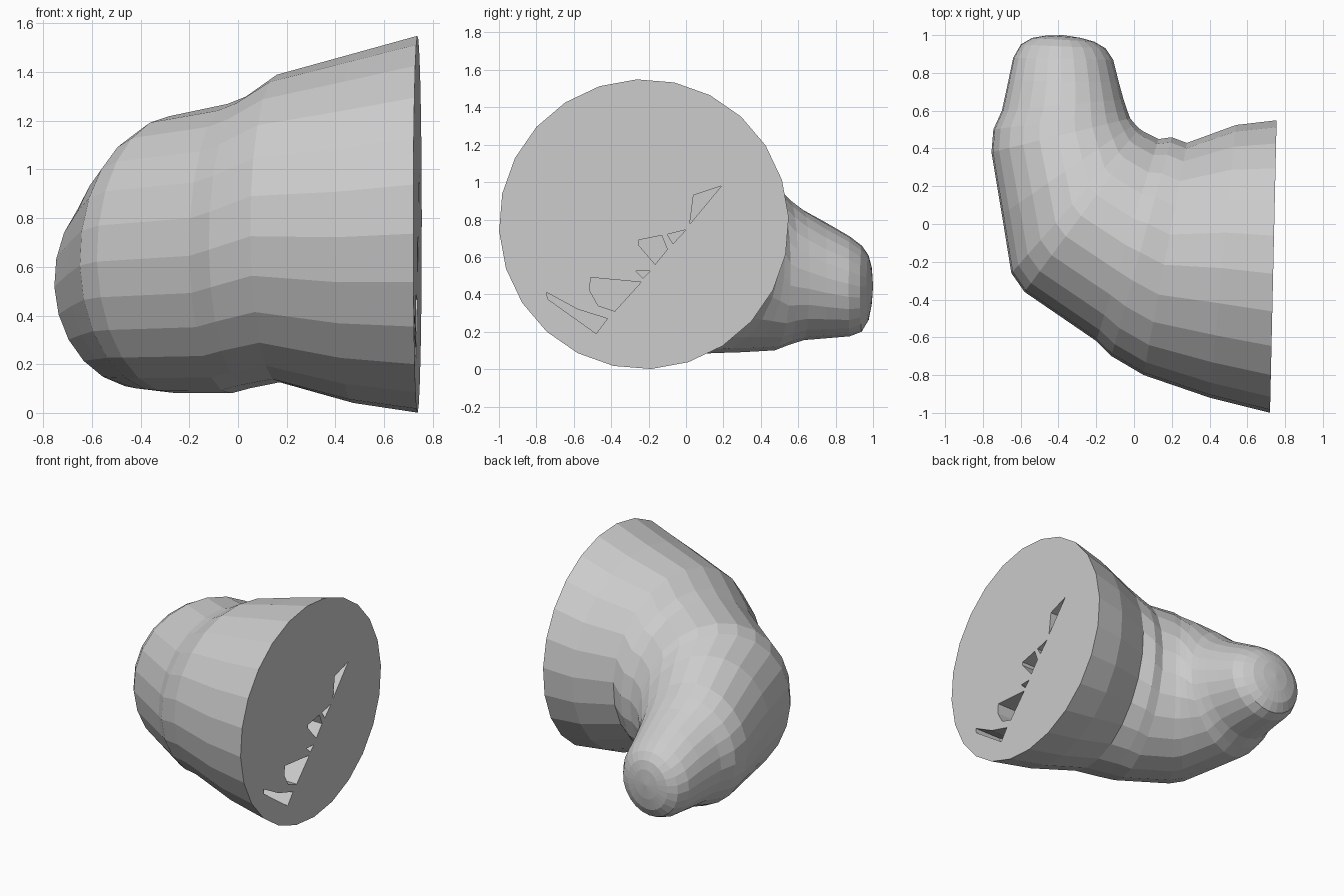
import bpy, bmesh
from math import cos, sin, pi

SIDES = 24

# Cross-sections along the bend:
# outer x, outer y, inner x, inner y, top z, bottom z
RINGS = [
    (0.72, -1.00, 0.755, 0.55, 1.55, 0.00),
    (0.40, -0.92, 0.54, 0.525, 1.475, 0.04),
    (0.05, -0.80, 0.28, 0.43, 1.39, 0.125),
    (-0.12, -0.70, 0.20, 0.46, 1.30, 0.10),
    (-0.20, -0.62, 0.13, 0.45, 1.27, 0.08),
    (-0.58, -0.36, 0.05, 0.49, 1.22, 0.08),
    (-0.65, -0.26, 0.03, 0.505, 1.18, 0.085),
    (-0.70, 0.05, 0.005, 0.53, 1.10, 0.09),
    (-0.755, 0.38, -0.02, 0.56, 0.98, 0.10),
    (-0.745, 0.50, -0.035, 0.60, 0.91, 0.13),
    (-0.70, 0.60, -0.055, 0.66, 0.85, 0.155),
    (-0.665, 0.76, -0.08, 0.75, 0.78, 0.165),
    (-0.64, 0.88, -0.11, 0.87, 0.71, 0.175),
    (-0.60, 0.95, -0.15, 0.93, 0.66, 0.20),
    (-0.54, 0.985, -0.21, 0.965, 0.61, 0.26),
    (-0.47, 0.997, -0.28, 0.985, 0.55, 0.34),
]

# Openings in the flat end: (y, z) outlines
POCKETS = [
    [(-0.745, 0.41), (-0.58, 0.32), (-0.42, 0.27), (-0.48, 0.19), (-0.74, 0.375)],
    [(-0.51, 0.49), (-0.24, 0.465), (-0.38, 0.31), (-0.47, 0.34), (-0.515, 0.42)],
    [(-0.27, 0.525), (-0.19, 0.525), (-0.23, 0.485)],
    [(-0.255, 0.69), (-0.13, 0.715), (-0.10, 0.64), (-0.165, 0.56), (-0.255, 0.665)],
    [(-0.10, 0.72), (0.0, 0.745), (-0.07, 0.67)],
    [(0.04, 0.93), (0.19, 0.98), (0.02, 0.775)],
]


def finish(bm, name):
    bmesh.ops.recalc_face_normals(bm, faces=bm.faces[:])
    mesh = bpy.data.meshes.new(name)
    bm.to_mesh(mesh)
    bm.free()
    obj = bpy.data.objects.new(name, mesh)
    bpy.context.collection.objects.link(obj)
    return obj


def skin(bm, loops):
    for a, b in zip(loops, loops[1:]):
        n = len(a)
        for i in range(n):
            j = (i + 1) % n
            bm.faces.new((a[i], a[j], b[j], b[i]))


# Bent, tapering body lofted through the rings
bm = bmesh.new()
loops = []
for ox, oy, ix, iy, top, bottom in RINGS:
    loop = []
    for k in range(SIDES):
        a = 2 * pi * k / SIDES - 0.05
        s, c = sin(a) / 2, cos(a) / 2
        loop.append(bm.verts.new(((ox + ix) / 2 + (ix - ox) * s,
                                  (oy + iy) / 2 + (iy - oy) * s,
                                  (top + bottom) / 2 + (top - bottom) * c)))
    loops.append(loop)
skin(bm, loops)
bm.faces.new(loops[0])
tip = bm.verts.new((-0.375, 1.0, 0.445))
for i in range(SIDES):
    bm.faces.new((loops[-1][i], loops[-1][(i + 1) % SIDES], tip))
body = finish(bm, "bent_body")

# Angular pockets cut into the flat end
bm = bmesh.new()
for outline in POCKETS:
    ends = [[bm.verts.new((x, y, z)) for y, z in outline] for x in (0.85, 0.52)]
    skin(bm, ends)
    for end in ends:
        bm.faces.new(end)
cutter = finish(bm, "pocket_cutter")
cutter.hide_render = True
cutter.hide_viewport = True

cut = body.modifiers.new("pockets", 'BOOLEAN')
cut.operation = 'DIFFERENCE'
cut.solver = 'EXACT'
cut.object = cutter
